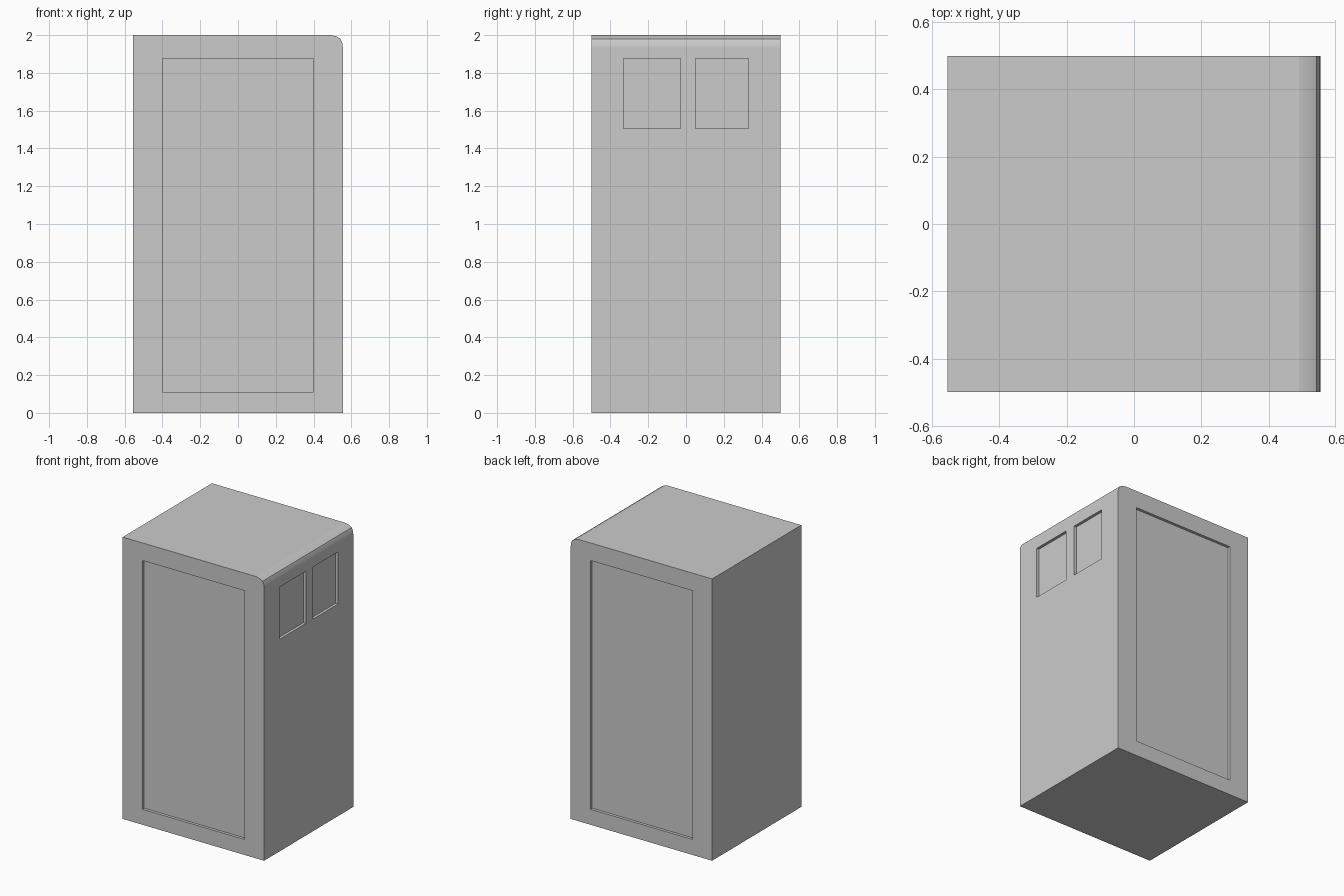
import bpy, bmesh
from mathutils import Vector

if "Cube" in bpy.data.objects:
    bpy.data.objects.remove(bpy.data.objects["Cube"])

HX, HY, H = 0.555, 0.5, 2.0
DEPTH = 0.02

# Cabinet body: side profile with a rounded upper right corner, extruded in y
profile = [(-HX, 0), (HX, 0), (HX, 1.935), (0.553, 1.957), (0.543, 1.98),
           (0.522, 1.993), (0.49, H), (-HX, H)]
bm = bmesh.new()
face = bm.faces.new([bm.verts.new((x, -HY, z)) for x, z in profile])
ext = bmesh.ops.extrude_face_region(bm, geom=[face])
verts = [v for v in ext["geom"] if isinstance(v, bmesh.types.BMVert)]
bmesh.ops.translate(bm, verts=verts, vec=(0, 2 * HY, 0))
bmesh.ops.recalc_face_normals(bm, faces=bm.faces)

# Smooth only the rounded corner, keeping its crease and borders sharp
for f in bm.faces:
    c = f.calc_center_median()
    f.smooth = abs(c.y) < 0.01 and c.x > 0.5 and c.z > 1.9
for e in bm.edges:
    e.smooth = e.calc_face_angle(0) < 0.52
mesh = bpy.data.meshes.new("cabinet_body")
bm.to_mesh(mesh)
bm.free()
body = bpy.data.objects.new("cabinet_body", mesh)
bpy.context.collection.objects.link(body)


def recess(name, low, high):
    """Cut a box-shaped recess into the body."""
    low, high = Vector(low), Vector(high)
    bpy.ops.mesh.primitive_cube_add(size=1, location=(low + high) / 2)
    cutter = bpy.context.object
    cutter.name = name + "_cutter"
    cutter.scale = high - low
    mod = body.modifiers.new(name, "BOOLEAN")
    mod.operation = "DIFFERENCE"
    mod.solver = "EXACT"
    mod.object = cutter
    bpy.context.view_layer.objects.active = body
    bpy.ops.object.modifier_apply(modifier=name)
    bpy.data.objects.remove(cutter, do_unlink=True)


# Large panels on the front and back
for name, y in (("front_panel", -HY), ("back_panel", HY)):
    out = 0.1 if y > 0 else -0.1
    y0, y1 = sorted((y + out, y - DEPTH * (1 if y > 0 else -1)))
    recess(name, (-0.4, y0, 0.11), (0.4, y1, 1.875))

# Two small windows on the right side
for name, y0, y1 in (("window_a", -0.33, -0.03), ("window_b", 0.05, 0.33)):
    recess(name, (HX - DEPTH, y0, 1.505), (HX + 0.1, y1, 1.875))
